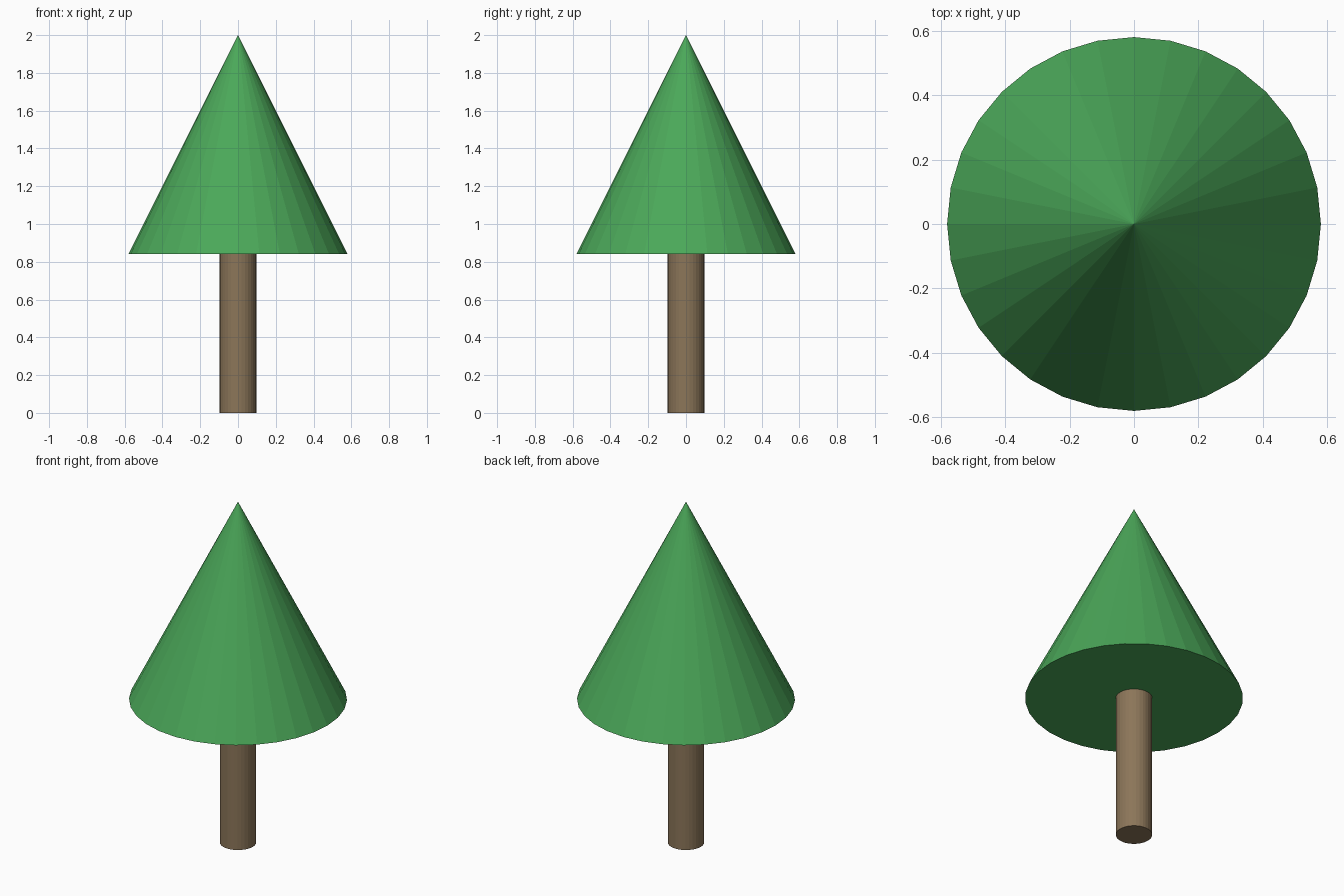
import bpy

if "Cube" in bpy.data.objects:
    bpy.data.objects.remove(bpy.data.objects["Cube"])

SIDES = 32
TRUNK_R, CROWN_R = 0.097, 0.58
CROWN_BASE, TOP = 0.84, 2.0


def paint(obj, name, color):
    mat = bpy.data.materials.new(name)
    mat.diffuse_color = color
    mat.use_nodes = True
    mat.node_tree.nodes["Principled BSDF"].inputs["Base Color"].default_value = mat.diffuse_color
    obj.data.materials.append(mat)


# Trunk: straight flat-shaded cylinder, tucked slightly into the crown
trunk_h = CROWN_BASE + 0.02
bpy.ops.mesh.primitive_cylinder_add(vertices=SIDES, radius=TRUNK_R, depth=trunk_h,
                                    location=(0, 0, trunk_h / 2))
trunk = bpy.context.object
trunk.name = "trunk"
paint(trunk, "bark", (0.26, 0.18, 0.10, 1))

# Crown: single closed cone with flat facets
bpy.ops.mesh.primitive_cone_add(vertices=SIDES, radius1=CROWN_R, radius2=0,
                                depth=TOP - CROWN_BASE,
                                location=(0, 0, (TOP + CROWN_BASE) / 2))
crown = bpy.context.object
crown.name = "crown"
paint(crown, "foliage", (0.07, 0.39, 0.10, 1))
